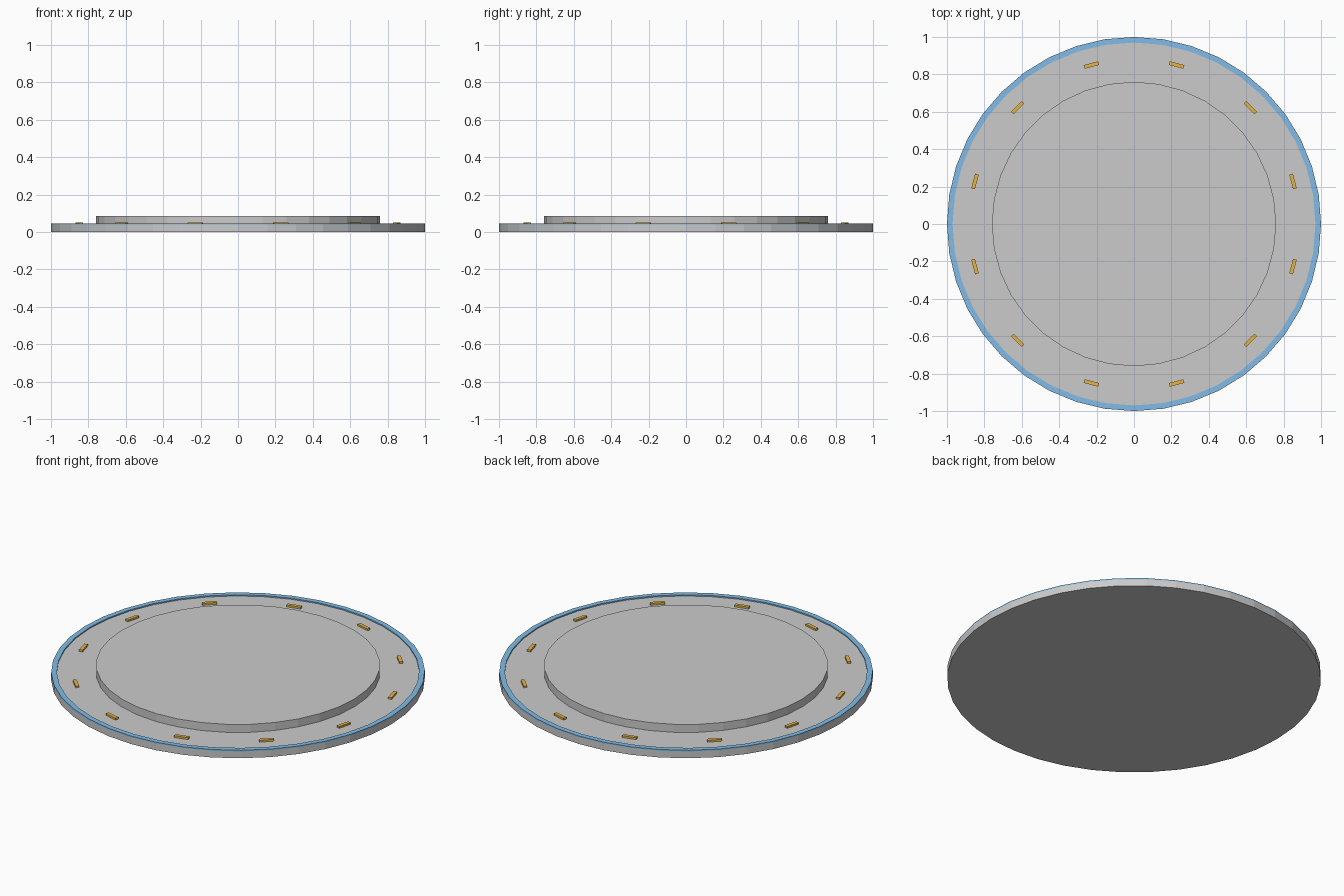
import bpy, bmesh, math

if "Cube" in bpy.data.objects:
    bpy.data.objects.remove(bpy.data.objects["Cube"])


def material(name, rgb):
    m = bpy.data.materials.new(name)
    m.diffuse_color = (*rgb, 1)
    m.use_nodes = True
    m.node_tree.nodes["Principled BSDF"].inputs["Base Color"].default_value = m.diffuse_color
    return m


def finish(name, bm, mat=None):
    bmesh.ops.recalc_face_normals(bm, faces=bm.faces)
    me = bpy.data.meshes.new(name)
    bm.to_mesh(me)
    bm.free()
    ob = bpy.data.objects.new(name, me)
    bpy.context.collection.objects.link(ob)
    if mat:
        me.materials.append(mat)
    return ob


def disc(name, radius, z0, z1, sides):
    bm = bmesh.new()
    bmesh.ops.create_cone(bm, cap_ends=True, segments=sides,
                          radius1=radius, radius2=radius, depth=z1 - z0)
    bmesh.ops.translate(bm, verts=bm.verts, vec=(0, 0, (z0 + z1) / 2))
    return finish(name, bm)


def ring(name, r0, r1, z0, z1, sides, mat):
    bm = bmesh.new()
    loops = []
    for i in range(sides):
        a = 2 * math.pi * i / sides
        loops.append([bm.verts.new((r * math.cos(a), r * math.sin(a), z))
                      for r, z in ((r0, z0), (r1, z0), (r1, z1), (r0, z1))])
    for i in range(sides):
        p, q = loops[i], loops[(i + 1) % sides]
        for k in range(4):
            n = (k + 1) % 4
            bm.faces.new((p[k], q[k], q[n], p[n]))
    return finish(name, bm, mat)


blue = material("blue", (0.22, 0.5, 0.8))
amber = material("amber", (0.8, 0.47, 0.06))

# Stepped platform
disc("base_disc", 1.0, 0, 0.04, 40)
disc("raised_disc", 0.76, 0.04, 0.087, 36)

# Coloured rim strip
ring("rim_strip", 0.97, 1.0, 0.04, 0.047, 40, blue)

# Twelve marker lights, laid along the rim direction
cube = bmesh.new()
bmesh.ops.create_cube(cube, size=1)
bmesh.ops.scale(cube, verts=cube.verts, vec=(0.02, 0.08, 0.012))
light = finish("marker_light", cube, amber)
for i in range(12):
    ob = light if i == 0 else light.copy()
    if i:
        bpy.context.collection.objects.link(ob)
    a = math.radians(15 + 30 * i)
    ob.location = (0.88 * math.cos(a), 0.88 * math.sin(a), 0.045)
    ob.rotation_euler.z = a
